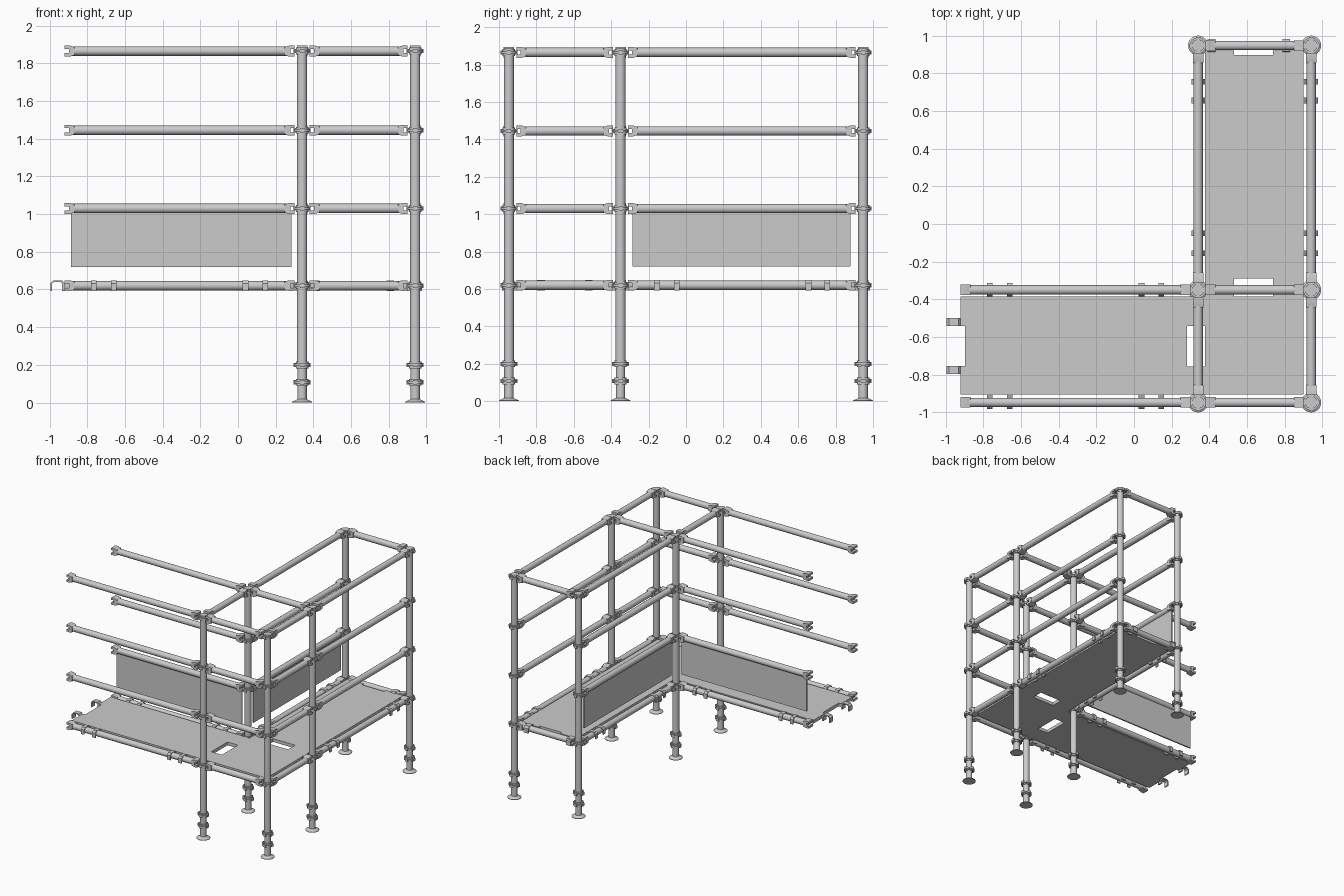
import bpy, bmesh
from math import pi, cos, sin
from mathutils import Matrix, Vector

if "Cube" in bpy.data.objects:
    bpy.data.objects.remove(bpy.data.objects["Cube"], do_unlink=True)

steel = bpy.data.materials.new("galvanised_grey")
steel.use_nodes = True
GREY = (0.6, 0.6, 0.6, 1)
steel.diffuse_color = GREY
steel.node_tree.nodes["Principled BSDF"].inputs["Base Color"].default_value = GREY


def finish(bm, name):
    bmesh.ops.recalc_face_normals(bm, faces=bm.faces)
    mesh = bpy.data.meshes.new(name)
    bm.to_mesh(mesh)
    bm.free()
    mesh.materials.append(steel)
    return mesh


def place(mesh, name, loc=(0, 0, 0), turn=0.0):
    obj = bpy.data.objects.new(name, mesh)
    obj.location = loc
    obj.rotation_euler.z = turn
    bpy.context.collection.objects.link(obj)
    return obj


def smooth(mesh):
    """Smooth shading that keeps hard edges."""
    obj = place(mesh, "shading_helper")
    bpy.ops.object.select_all(action='DESELECT')
    obj.select_set(True)
    bpy.context.view_layer.objects.active = obj
    bpy.ops.object.shade_smooth_by_angle(angle=0.6)
    bpy.data.objects.remove(obj, do_unlink=True)
    return mesh


def prism(bm, pts, lo, hi, to3d):
    """Extrude a 2D outline between lo and hi."""
    a = [bm.verts.new(to3d(u, v, lo)) for u, v in pts]
    b = [bm.verts.new(to3d(u, v, hi)) for u, v in pts]
    bm.faces.new(a)
    bm.faces.new(b[::-1])
    for i in range(len(pts)):
        j = (i + 1) % len(pts)
        bm.faces.new((a[i], a[j], b[j], b[i]))


def box(bm, lo, hi):
    rect = [(lo[0], lo[1]), (hi[0], lo[1]), (hi[0], hi[1]), (lo[0], hi[1])]
    prism(bm, rect, lo[2], hi[2], lambda u, v, w: (u, v, w))


def lathe(bm, profile, n=20):
    """Revolve (radius, z) points about z, closed at both ends."""
    rings = [[bm.verts.new((r * cos(2 * pi * i / n), r * sin(2 * pi * i / n), z))
              for i in range(n)] for r, z in profile]
    for p, q in zip(rings, rings[1:]):
        for i in range(n):
            j = (i + 1) % n
            bm.faces.new((p[i], p[j], q[j], q[i]))
    bm.faces.new(rings[0])
    bm.faces.new(rings[-1])


LEFT, RIGHT = 0.34, 0.94
FRONT, MID, BACK = -0.947, -0.35, 0.947
OPEN_END = -0.96
LEVELS = (0.62, 1.03, 1.445, 1.865)
DECK_Z, TOP_Z = LEVELS[0], LEVELS[-1]

# Upright tubes with flared foot plates
bm = bmesh.new()
lathe(bm, [(0.053, 0), (0.053, 0.004), (0.028, 0.016), (0.025, 0.018),
           (0.025, 0.2), (0.027, 0.2), (0.027, 1.885)])
post_mesh = smooth(finish(bm, "post"))

# Collar with a wider disc and four lugs
bm = bmesh.new()
lathe(bm, [(0.033, -0.018), (0.033, -0.006), (0.043, -0.006),
           (0.043, 0.006), (0.033, 0.006), (0.033, 0.018)])
for s in (-1, 1):
    box(bm, (s * 0.038 - 0.007, -0.012, -0.011), (s * 0.038 + 0.007, 0.012, 0.011))
    box(bm, (-0.012, s * 0.038 - 0.007, -0.011), (0.012, s * 0.038 + 0.007, 0.011))
collar_mesh = smooth(finish(bm, "collar"))

for x in (LEFT, RIGHT):
    for y in (FRONT, MID, BACK):
        place(post_mesh, "post", (x, y, 0))
        for z in (0.108, 0.2) + LEVELS:
            place(collar_mesh, "collar", (x, y, z))

# Forked head at each rail end, outline from the post outwards
FORK = [(0.04, 0.029), (0.04, 0.011), (0.062, 0.011), (0.062, -0.011),
        (0.04, -0.011), (0.04, -0.029), (0.068, -0.029), (0.092, -0.022),
        (0.092, 0.022), (0.068, 0.029)]


def rail_mesh(length):
    bm = bmesh.new()
    lathe(bm, [(0.025, 0.075), (0.025, length - 0.075)], 16)
    bmesh.ops.transform(bm, matrix=Matrix.Rotation(pi / 2, 4, 'Y'), verts=bm.verts)
    prism(bm, FORK, -0.028, 0.028, lambda u, v, w: (u, w, v))
    prism(bm, FORK, -0.028, 0.028, lambda u, v, w: (length - u, w, v))
    return smooth(finish(bm, "rail"))


def rails(name, start, end, heights):
    d = Vector(end) - Vector(start)
    mesh = rail_mesh(d.length)
    for z in heights:
        place(mesh, name, (*start, z), pi / 2 if d.y > d.x else 0)


# Guard rails on every level
rails("front_rail", (OPEN_END, FRONT), (LEFT, FRONT), LEVELS)
rails("inner_front_rail", (OPEN_END, MID), (LEFT, MID), LEVELS)
rails("corner_front_rail", (LEFT, FRONT), (RIGHT, FRONT), LEVELS)
rails("corner_side_rail", (RIGHT, FRONT), (RIGHT, MID), LEVELS)
rails("side_rail", (RIGHT, MID), (RIGHT, BACK), LEVELS)
rails("inner_side_rail", (LEFT, MID), (LEFT, BACK), LEVELS)
# Cross rails that leave the walkway clear
rails("cross_rail", (LEFT, MID), (RIGHT, MID), [TOP_Z])
rails("cross_rail", (LEFT, FRONT), (LEFT, MID), [TOP_Z])
rails("back_rail", (LEFT, BACK), (RIGHT, BACK), [DECK_Z, TOP_Z])


# Walkway decks with notched ends
def deck(name, pts):
    bm = bmesh.new()
    prism(bm, pts, 0.61, 0.638, lambda u, v, w: (u, v, w))
    place(finish(bm, name), name)


def notched(a0, a1, b0, b1, n0, n1, cut0, cut1):
    return [(a0, b0), (a1, b0), (a1, n0), (a1 - cut1, n0), (a1 - cut1, n1),
            (a1, n1), (a1, b1), (a0, b1), (a0, n1), (a0 + cut0, n1),
            (a0 + cut0, n0), (a0, n0)]


deck("front_deck", notched(-0.92, 0.378, -0.905, -0.385, -0.755, -0.54, 0.022, 0.098))
deck("side_deck", [(x, y) for y, x in
                   notched(-0.385, 0.92, 0.378, 0.9, 0.53, 0.737, 0.095, 0.022)])
deck("corner_deck", [(0.378, -0.905), (0.9, -0.905), (0.9, -0.385), (0.378, -0.385)])

# Arched deck hooks that sit over the rails
ARCH = [(0.04, -0.028), (0.04, 0.012), (0.028, 0.027), (-0.022, 0.027),
        (-0.036, 0.012), (-0.036, -0.028), (-0.027, -0.028), (-0.027, 0.01),
        (-0.018, 0.02), (0.018, 0.02), (0.027, 0.01), (0.027, -0.028)]


def hook_mesh(half):
    bm = bmesh.new()
    prism(bm, ARCH, -half, half, lambda u, v, w: (u, w, v))
    box(bm, (0.036, -half, -0.01), (0.06, half, 0.014))
    return finish(bm, "hook")


side_hook, end_hook = hook_mesh(0.015), hook_mesh(0.021)
for x in (-0.765, -0.66, 0.04, 0.145):
    place(side_hook, "front_deck_hook", (x, FRONT, DECK_Z), pi / 2)
    place(side_hook, "front_deck_hook", (x, MID, DECK_Z), -pi / 2)
for y in (-0.155, -0.05, 0.655, 0.755):
    place(side_hook, "side_deck_hook", (LEFT, y, DECK_Z))
    place(side_hook, "side_deck_hook", (RIGHT, y, DECK_Z), pi)
for y in (-0.775, -0.52):
    place(end_hook, "open_end_hook", (OPEN_END, y, DECK_Z))
for x in (0.412, 0.808):
    place(end_hook, "back_end_hook", (x, BACK, DECK_Z), -pi / 2)

# Panels hanging under the inner rails
for name, lo, hi in (
        ("front_panel", (-0.885, MID - 0.006, 0.72), (0.285, MID + 0.006, 1.015)),
        ("side_panel", (LEFT - 0.006, -0.285, 0.72), (LEFT + 0.006, 0.88, 1.015))):
    bm = bmesh.new()
    box(bm, lo, hi)
    place(finish(bm, name), name)
